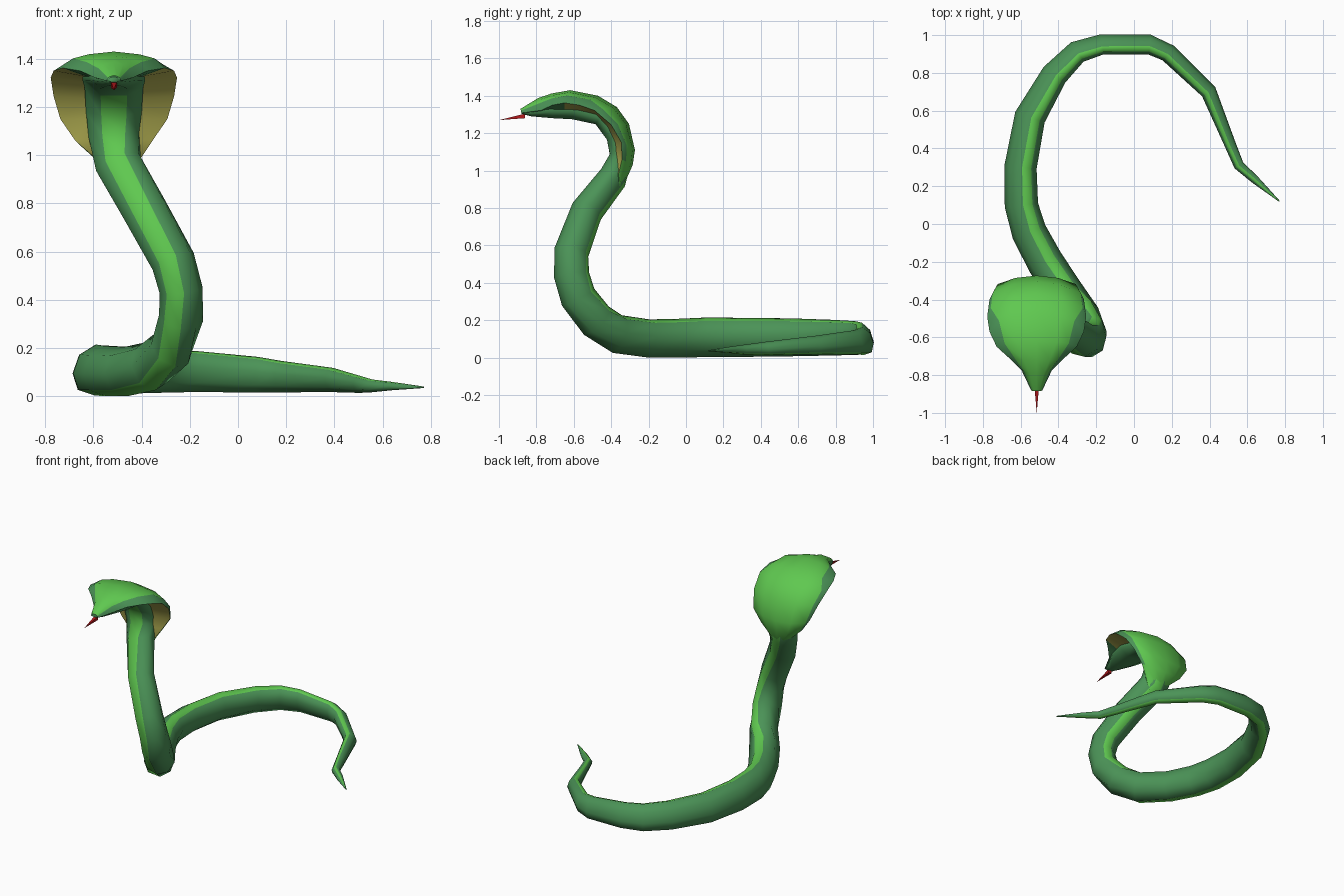
import bpy, bmesh, math
from mathutils import Vector


def material(name, rgb):
    m = bpy.data.materials.new(name)
    m.diffuse_color = (*rgb, 1)
    return m


LIGHT = material("light green", (0.115, 0.58, 0.08))
DARK = material("dark green", (0.07, 0.29, 0.095))
KHAKI = material("khaki yellow", (0.52, 0.50, 0.10))
RED = material("red", (0.45, 0.01, 0.012))


def finish(name, bm, mats, angle=70):
    me = bpy.data.meshes.new(name)
    bm.to_mesh(me)
    bm.free()
    for m in mats:
        me.materials.append(m)
    ob = bpy.data.objects.new(name, me)
    bpy.context.collection.objects.link(ob)
    bpy.ops.object.select_all(action='DESELECT')
    bpy.context.view_layer.objects.active = ob
    ob.select_set(True)
    bpy.ops.object.shade_smooth_by_angle(angle=math.radians(angle))
    return ob


# body: rings from tail tip to snout (x, y, z, half width, half height)
rings = [
    (0.77, 0.12, 0.037, 0.003, 0.003), (0.64, 0.235, 0.042, 0.022, 0.016),
    (0.555, 0.31, 0.043, 0.027, 0.025),
    (0.505, 0.43, 0.05, 0.029, 0.034), (0.395, 0.70, 0.068, 0.040, 0.048),
    (0.18, 0.905, 0.082, 0.045, 0.063), (0.08, 0.950, 0.09, 0.048, 0.072),
    (-0.17, 0.950, 0.103, 0.048, 0.083), (-0.30, 0.91, 0.106, 0.055, 0.088),
    (-0.42, 0.79, 0.108, 0.065, 0.092), (-0.55, 0.565, 0.11, 0.077, 0.097),
    (-0.60, 0.30, 0.110, 0.080, 0.100), (-0.595, 0.10, 0.110, 0.083, 0.101),
    (-0.555, -0.04, 0.106, 0.088, 0.098), (-0.47, -0.20, 0.104, 0.093, 0.096),
    (-0.36, -0.37, 0.128, 0.095, 0.098), (-0.275, -0.48, 0.20, 0.090, 0.095),
    (-0.235, -0.575, 0.325, 0.088, 0.092), (-0.235, -0.61, 0.44, 0.086, 0.089),
    (-0.268, -0.612, 0.56, 0.090, 0.087), (-0.39, -0.53, 0.78, 0.094, 0.080),
    (-0.495, -0.39, 0.96, 0.098, 0.072), (-0.515, -0.347, 1.08, 0.108, 0.060),
    (-0.515, -0.37, 1.19, 0.119, 0.058), (-0.515, -0.45, 1.30, 0.125, 0.062),
    (-0.515, -0.60, 1.338, 0.134, 0.064), (-0.515, -0.72, 1.332, 0.104, 0.052),
    (-0.515, -0.83, 1.314, 0.046, 0.024), (-0.515, -0.880, 1.314, 0.024, 0.010),
]
section = [(-0.44, -1), (0.44, -1), (0.97, -0.42), (0.95, 0.4),
           (0.32, 1), (-0.32, 1), (-0.95, 0.4), (-0.97, -0.42)]
NECK_END = 24  # ring where the belly stripe stops


def dorsal(p):
    """Direction of the snake's back: up on the ground, rearward when raised."""
    if p.z > 1.15:
        return Vector((0, 0.5, 1))
    inward = Vector((0 - p.x, 0.3 - p.y, 0)).normalized() * 0.32
    u = min(max((p.z - 0.1) / 0.25, 0), 1)
    flat = inward + Vector((0, 0, 1))
    return flat.lerp(Vector((0.5 * max(0, 1 - p.z), 0.9, 0)), u)


bm = bmesh.new()
centres = [Vector(r[:3]) for r in rings]
loops = []
for i, (p, r) in enumerate(zip(centres, rings)):
    t = (centres[min(i + 1, len(rings) - 1)] - centres[max(i - 1, 0)]).normalized()
    side = t.cross(dorsal(p)).normalized()
    up = side.cross(t)
    loops.append([bm.verts.new(p + side * a * r[3] + up * b * r[4]) for a, b in section])
for i in range(len(loops) - 1):
    a, b = loops[i], loops[i + 1]
    for k in range(8):
        f = bm.faces.new((a[k], a[(k + 1) % 8], b[(k + 1) % 8], b[k]))
        # belly and back stripes are light, sides and head are dark
        f.material_index = 0 if k in (0, 4) and i < NECK_END else 1
bm.faces.new(loops[0][::-1]).material_index = 1
bm.faces.new(loops[-1]).material_index = 1
bmesh.ops.recalc_face_normals(bm, faces=bm.faces)
finish("body", bm, [LIGHT, DARK])

# hood and head top: rows (half width, spine y, spine z, edge y, edge z)
rows = [
    (0.040, -0.350, 0.90, -0.358, 0.90),
    (0.092, -0.316, 0.96, -0.36, 0.985), (0.160, -0.285, 1.03, -0.342, 1.06),
    (0.222, -0.273, 1.11, -0.345, 1.15), (0.250, -0.305, 1.25, -0.40, 1.245),
    (0.262, -0.37, 1.34, -0.49, 1.322), (0.250, -0.47, 1.40, -0.57, 1.350),
    (0.212, -0.62, 1.43, -0.65, 1.362), (0.140, -0.72, 1.412, -0.715, 1.350),
    (0.080, -0.79, 1.388, -0.775, 1.322), (0.030, -0.885, 1.330, -0.88, 1.308),
]
# where the lining meets the neck and jaw: (half width, y, z) for each row
roots = [
    (0.02, -0.365, 0.90), (0.085, -0.395, 0.985), (0.095, -0.372, 1.06), (0.105, -0.38, 1.15),
    (0.112, -0.42, 1.235), (0.118, -0.48, 1.30), (0.126, -0.57, 1.322), (0.115, -0.65, 1.326),
    (0.09, -0.71, 1.322), (0.05, -0.775, 1.312), (0.02, -0.88, 1.307),
]


def middle(z):
    """The neck leans sideways below the hood."""
    return -0.515 + 0.45 * max(0, 1 - z)


bm = bmesh.new()
grid = []
for i, (w, sy, sz, ey, ez) in enumerate(rows):
    rim, drop = (0.8, 0.42) if i > 5 else (0.93, 0.62)
    columns = [(-1, 1), (-rim, drop), (-0.5, 0.17), (0, 0), (0.5, 0.17), (rim, drop), (1, 1)]
    grid.append([bm.verts.new((middle(sz) + c * w, sy + (ey - sy) * d, sz + (ez - sz) * d))
                 for c, d in columns])
for i in range(len(rows) - 1):
    for j in range(6):
        f = bm.faces.new((grid[i][j], grid[i + 1][j], grid[i + 1][j + 1], grid[i][j + 1]))
        f.material_index = 1 if j in (0, 5) and i > 1 else 0
finish("hood", bm, [LIGHT, DARK])

# hood lining on both sides, dark where it becomes the upper lip
bm = bmesh.new()
for s in (-1, 1):
    pairs = []
    for (w, sy, sz, ey, ez), (rw, ry, rz) in zip(rows, roots):
        m = middle(sz)
        pairs.append((bm.verts.new((m + s * w, ey, ez)), bm.verts.new((m + s * rw, ry, rz))))
    for i, ((a, b), (c, d)) in enumerate(zip(pairs, pairs[1:])):
        f = bm.faces.new((a, b, d, c) if s < 0 else (a, c, d, b))
        f.material_index = 0 if 0 < i < 7 else 1
finish("hood_lining", bm, [KHAKI, DARK])

# tongue: thin four-sided spike
bm = bmesh.new()
tip = bm.verts.new((-0.515, -1.0, 1.27))
base = [bm.verts.new((-0.515 + x, -0.862, 1.292 + z))
        for x, z in ((-0.012, -0.012), (0.012, -0.012), (0.012, 0.012), (-0.012, 0.012))]
bm.faces.new(base)
for k in range(4):
    bm.faces.new((base[k], base[(k + 1) % 4], tip))
bmesh.ops.recalc_face_normals(bm, faces=bm.faces)
finish("tongue", bm, [RED], 40)
